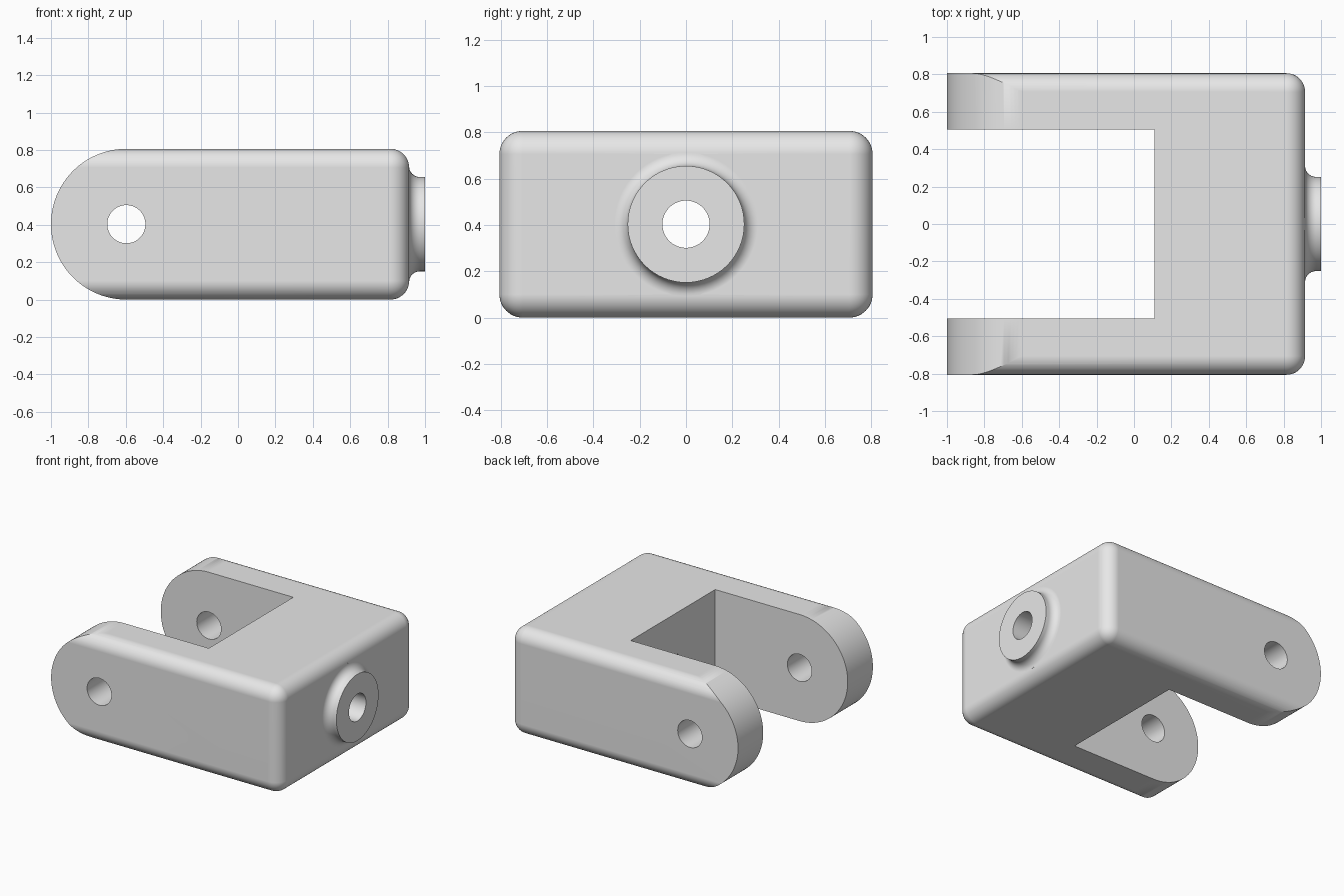
import bpy, bmesh, math
from mathutils import Matrix, Vector

old = bpy.data.objects.get("Cube")
if old:
    bpy.data.objects.remove(old, do_unlink=True)

HALF = 0.403            # half height, also radius of the rounded arm ends
WIDTH = 0.806           # half width
BACK = 0.915            # end face of the body
PIN_X = -1 + HALF       # pin hole centre
HOLE = 0.102
BOSS = 0.252
FILLET = 0.058


def make(name, bm):
    bmesh.ops.recalc_face_normals(bm, faces=bm.faces)
    mesh = bpy.data.meshes.new(name)
    bm.to_mesh(mesh)
    bm.free()
    ob = bpy.data.objects.new(name, mesh)
    bpy.context.collection.objects.link(ob)
    return ob


def box(name, lo, hi):
    bm = bmesh.new()
    bmesh.ops.create_cube(bm, size=1)
    lo, hi = Vector(lo), Vector(hi)
    for v in bm.verts:
        v.co = (lo + hi) / 2 + Vector(a * b for a, b in zip(v.co, hi - lo))
    return make(name, bm)


def cylinder(name, axis, centre, radius, length):
    bm = bmesh.new()
    turn = Matrix.Rotation(math.pi / 2, 4, 'Y' if axis == 'X' else 'X')
    bmesh.ops.create_cone(bm, cap_ends=True, segments=64, radius1=radius,
                          radius2=radius, depth=length,
                          matrix=Matrix.Translation(centre) @ turn)
    return make(name, bm)


def prism(name, points, half_depth):
    """Extrude an x-z outline along y."""
    bm = bmesh.new()
    face = bm.faces.new([bm.verts.new((x, -half_depth, z)) for x, z in points])
    out = bmesh.ops.extrude_face_region(bm, geom=[face])
    moved = [g for g in out["geom"] if isinstance(g, bmesh.types.BMVert)]
    bmesh.ops.translate(bm, verts=moved, vec=(0, 2 * half_depth, 0))
    return make(name, bm)


def lathe_x(name, points, segments=64):
    """Turn an (x, radius) profile about the x axis at mid height."""
    bm = bmesh.new()
    rings = []
    for x, r in points:
        angles = [math.tau * i / segments for i in range(segments)]
        rings.append([bm.verts.new((x, r * math.cos(a), HALF + r * math.sin(a)))
                      for a in angles])
    for a, b in zip(rings, rings[1:]):
        for i in range(segments):
            j = (i + 1) % segments
            bm.faces.new((a[i], a[j], b[j], b[i]))
    bm.faces.new(rings[0])
    bm.faces.new(rings[-1])
    return make(name, bm)


def apply_modifiers(ob):
    bpy.context.view_layer.update()
    deps = bpy.context.evaluated_depsgraph_get()
    ob_mesh = bpy.data.meshes.new_from_object(ob.evaluated_get(deps))
    ob.modifiers.clear()
    ob.data = ob_mesh


def boolean(ob, tool, operation):
    tool.hide_render = True
    mod = ob.modifiers.new(operation, 'BOOLEAN')
    mod.object, mod.operation, mod.solver = tool, operation, 'EXACT'
    apply_modifiers(ob)
    bpy.data.objects.remove(tool, do_unlink=True)


# Rounded block, longer than needed so the arm ends are cut square
body = box("clevis_body", (-1.4, -WIDTH, 0), (BACK, WIDTH, 2 * HALF))
bevel = body.modifiers.new("round_edges", 'BEVEL')
bevel.width, bevel.segments, bevel.limit_method = 0.1, 12, 'NONE'
apply_modifiers(body)

# Half-round arm ends
arc = [math.pi * (0.5 + i / 64) for i in range(65)]
outline = [(PIN_X + HALF * math.cos(a), HALF + HALF * math.sin(a)) for a in arc]
outline += [(PIN_X, -0.3), (2, -0.3), (2, 1.2), (PIN_X, 1.2)]
boolean(body, prism("arm_end_outline", outline, 1.2), 'INTERSECT')

# Slot between the arms
boolean(body, box("slot_cutter", (-2, -0.505, -1), (0.109, 0.505, 2)), 'DIFFERENCE')

# Round boss with a concave fillet at its foot
quarter = [math.pi / 2 * i / 10 for i in range(11)]
profile = [(BACK - 0.1, BOSS + FILLET)]
profile += [(BACK + FILLET * (1 - math.cos(a)), BOSS + FILLET * (1 - math.sin(a)))
            for a in quarter]
profile += [(1, BOSS)]
boolean(body, lathe_x("boss", profile), 'UNION')

# Bore through the boss and pin hole through both arms
boolean(body, cylinder("bore_cutter", 'X', (0.7, 0, HALF), HOLE, 1.4), 'DIFFERENCE')
boolean(body, cylinder("pin_cutter", 'Y', (PIN_X, 0, HALF), HOLE, 3), 'DIFFERENCE')

# Single grey finish
grey = bpy.data.materials.new("light_grey")
grey.use_nodes = True
colour = (0.8, 0.8, 0.8, 1)
grey.diffuse_color = colour
grey.node_tree.nodes["Principled BSDF"].inputs["Base Color"].default_value = colour
body.data.materials.clear()
body.data.materials.append(grey)

# Smooth rounding with crisp edges and even flat faces
bpy.ops.object.select_all(action='DESELECT')
body.select_set(True)
bpy.context.view_layer.objects.active = body
bpy.ops.object.shade_smooth_by_angle(angle=math.radians(30))
normals = body.modifiers.new("even_normals", 'WEIGHTED_NORMAL')
normals.keep_sharp = True
